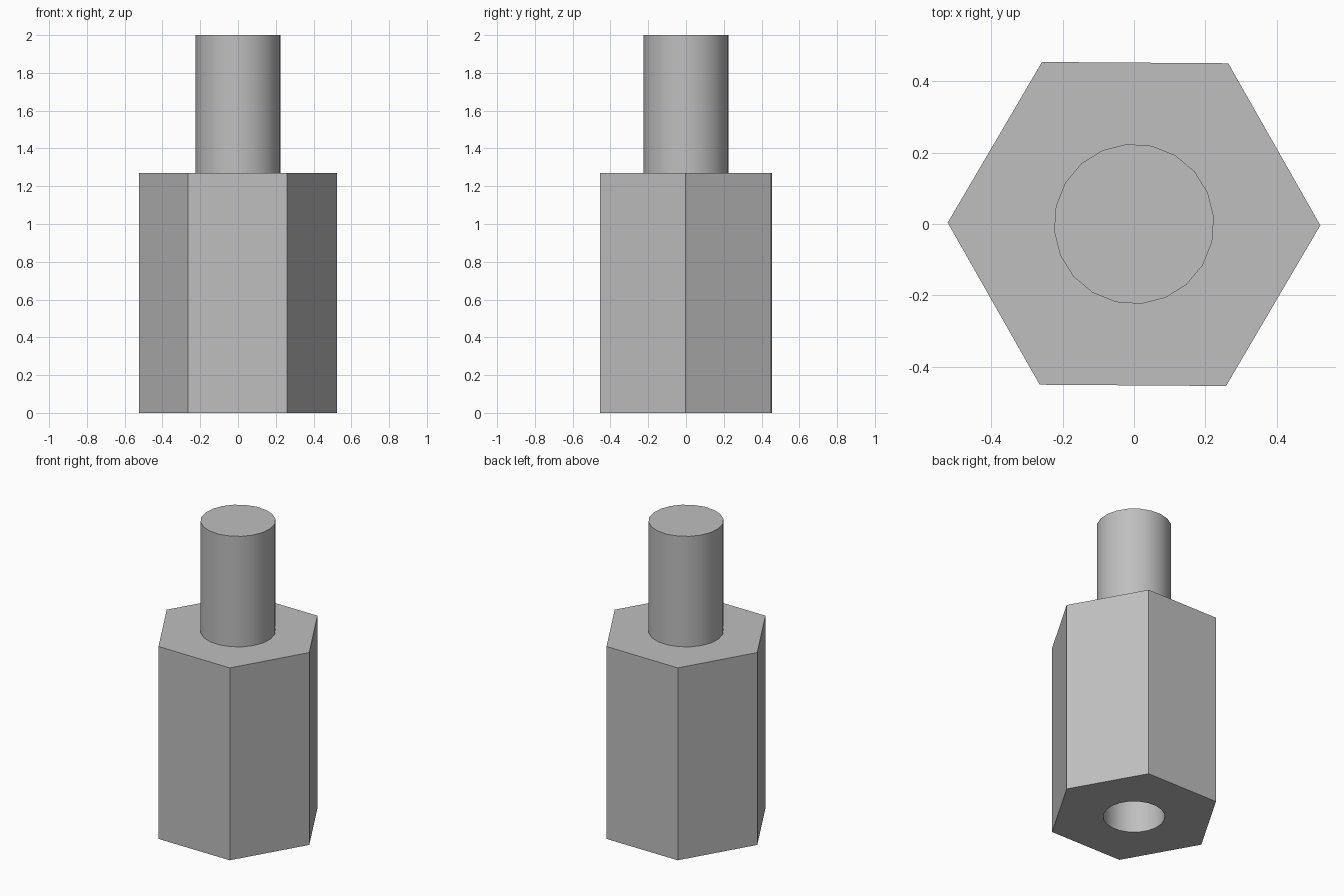
import bpy
import bmesh
from math import radians, sin, cos, tau

cube = bpy.data.objects.get("Cube")
if cube:
    bpy.data.objects.remove(cube, do_unlink=True)

# Plain metal
metal = bpy.data.materials.new("grey metal")
metal.use_nodes = True
GREY = (0.52, 0.52, 0.52, 1)
metal.diffuse_color = GREY
metal.node_tree.nodes["Principled BSDF"].inputs["Base Color"].default_value = GREY

SIDES = 20
TURN = radians(5)
HEX_TOP = 1.27


def ring(bm, radius, z, sides, turn):
    return [bm.verts.new((radius * cos(turn + tau * i / sides),
                          radius * sin(turn + tau * i / sides), z))
            for i in range(sides)]


def bridge(bm, a, b):
    n = len(a)
    for i in range(n):
        j = (i + 1) % n
        bm.faces.new((a[i], a[j], b[j], b[i]))


def fill_between(bm, outer, inner):
    """Fill the flat face between two rings."""
    edges = [bm.edges.get((r[i - 1], r[i])) for r in (outer, inner) for i in range(len(r))]
    bmesh.ops.triangle_fill(bm, edges=edges, use_beauty=True)


bm = bmesh.new()
# Hexagonal body
hex_low = ring(bm, 0.523, 0, 6, radians(-0.4))
hex_high = ring(bm, 0.523, HEX_TOP, 6, radians(-0.4))
bridge(bm, hex_low, hex_high)

# Threaded stud rising from the body
stud_low = ring(bm, 0.225, HEX_TOP, SIDES, TURN)
stud_high = ring(bm, 0.225, 2, SIDES, TURN)
bridge(bm, stud_low, stud_high)
bm.faces.new(stud_high)
fill_between(bm, hex_high, stud_low)

# Blind hole in the underside
hole_low = ring(bm, 0.185, 0, SIDES, TURN)
hole_high = ring(bm, 0.185, 0.85, SIDES, TURN)
bridge(bm, hole_low, hole_high)
bm.faces.new(hole_high)
fill_between(bm, hex_low, hole_low)

bmesh.ops.recalc_face_normals(bm, faces=bm.faces)
mesh = bpy.data.meshes.new("hex_standoff")
bm.to_mesh(mesh)
bm.free()
mesh.materials.append(metal)

standoff = bpy.data.objects.new("hex_standoff", mesh)
bpy.context.collection.objects.link(standoff)
bpy.ops.object.select_all(action="DESELECT")
standoff.select_set(True)
bpy.context.view_layer.objects.active = standoff
bpy.ops.object.shade_smooth_by_angle(angle=radians(30))
